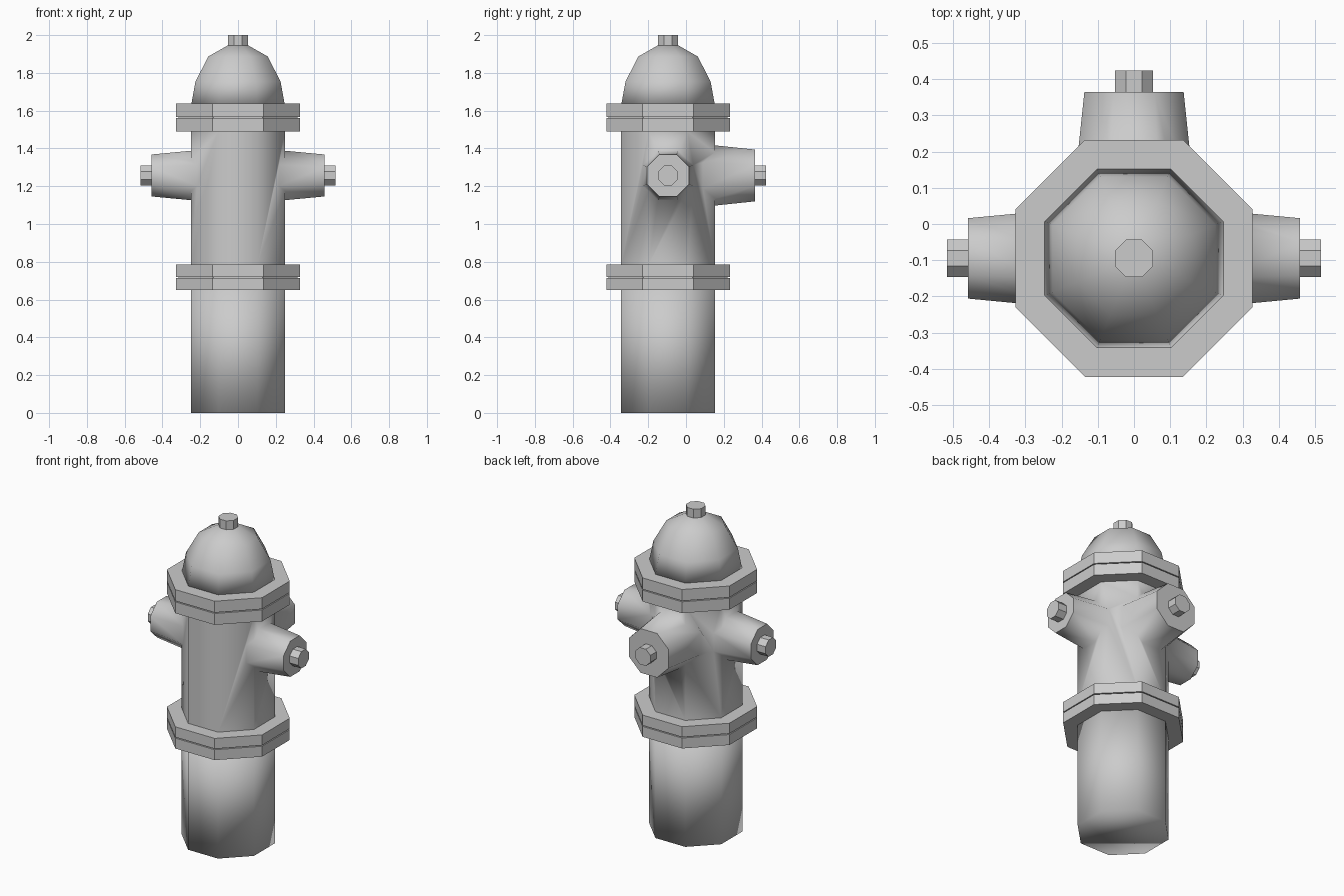
import bpy, bmesh, math
from mathutils import Matrix, Vector

if "Cube" in bpy.data.objects:
    bpy.data.objects.remove(bpy.data.objects["Cube"], do_unlink=True)

AXIS_Y = -0.095      # centre line of the standing body
NOZZLE_Z = 1.257     # height of the outlets
SIDES = 8

grey = bpy.data.materials.new("plain_grey")
grey.use_nodes = True
grey.diffuse_color = (0.6, 0.6, 0.6, 1)
grey.node_tree.nodes["Principled BSDF"].inputs["Base Color"].default_value = (0.6, 0.6, 0.6, 1)


def lathe(name, profile, matrix, smooth=False):
    """Octagonal solid from (half width, height) pairs, capped at both ends."""
    bm = bmesh.new()
    rings = []
    for half, h in profile:
        r = half / math.cos(math.pi / SIDES)
        angles = [(i + 0.5) * 2 * math.pi / SIDES for i in range(SIDES)]
        rings.append([bm.verts.new((r * math.cos(a), r * math.sin(a), h)) for a in angles])
    for low, high in zip(rings, rings[1:]):
        for i in range(SIDES):
            j = (i + 1) % SIDES
            bm.faces.new((low[i], low[j], high[j], high[i]))
    bm.faces.new(rings[0][::-1])
    bm.faces.new(rings[-1])
    for f in bm.faces:
        f.smooth = smooth
    for e in bm.edges:
        e.smooth = e.calc_face_angle(0) < math.radians(60)
    bm.transform(matrix)
    mesh = bpy.data.meshes.new(name)
    bm.to_mesh(mesh)
    bm.free()
    mesh.materials.append(grey)
    obj = bpy.data.objects.new(name, mesh)
    bpy.context.collection.objects.link(obj)
    return obj


upright = Matrix.Translation((0, AXIS_Y, 0))


def outward(direction):
    """Frame whose z axis points out of the body at outlet height."""
    turn = Vector(direction).to_track_quat('Z', 'Y').to_matrix().to_4x4()
    return Matrix.Translation((0, AXIS_Y, NOZZLE_Z)) @ turn


# Standing parts
lathe("lower_barrel", [(0.248, 0), (0.248, 0.66)], upright, True)
barrel = lathe("upper_barrel", [(0.248, 0.785), (0.248, 1.49)], upright, True)
lathe("dome", [(0.248, 1.63), (0.225, 1.755), (0.157, 1.887), (0.055, 1.945)], upright, True)
lathe("top_nut", [(0.052, 1.93), (0.052, 2.0)], upright)

# Flanges, each a pair of rings parted by a thin groove
for name, z0, z1 in (("lower_flange", 0.65, 0.785), ("upper_flange", 1.49, 1.637)):
    mid = (z0 + z1) / 2
    lathe(name, [(0.327, z0), (0.327, mid - 0.003), (0.315, mid - 0.003),
                 (0.315, mid + 0.003), (0.327, mid + 0.003), (0.327, z1)], upright)

# Outlets with nuts: direction, root half width, tip half width, reach
outlets = {
    "left": ((1, 0, 0), 0.145, 0.111, 0.458),
    "right": ((-1, 0, 0), 0.145, 0.111, 0.458),
    "back": ((0, 1, 0), 0.175, 0.137, 0.460),
}
for side, (direction, root, tip, reach) in outlets.items():
    frame = outward(direction)
    lathe(side + "_outlet_nut", [(0.052, reach - 0.02), (0.052, reach + 0.059)], frame)
    cone = lathe(side + "_outlet", [(root, 0.1), (tip, reach)], frame, True)
    # Weld the outlet into the barrel
    weld = barrel.modifiers.new(side + "_weld", 'BOOLEAN')
    weld.operation = 'UNION'
    weld.solver = 'EXACT'
    weld.object = cone
    bpy.context.view_layer.objects.active = barrel
    bpy.ops.object.modifier_apply(modifier=weld.name)
    bpy.data.objects.remove(cone, do_unlink=True)

# Smooth the welded barrel, with crisp rims at its end faces
bm = bmesh.new()
bm.from_mesh(barrel.data)
for e in bm.edges:
    e.smooth = True
for f in bm.faces:
    f.smooth = True
    c = f.calc_center_median()
    if abs(f.normal.z) > 0.999 or math.hypot(c.x, c.y - AXIS_Y) > 0.45:
        for e in f.edges:
            e.smooth = False
bm.to_mesh(barrel.data)
bm.free()
barrel.name = "upper_barrel_with_outlets"
